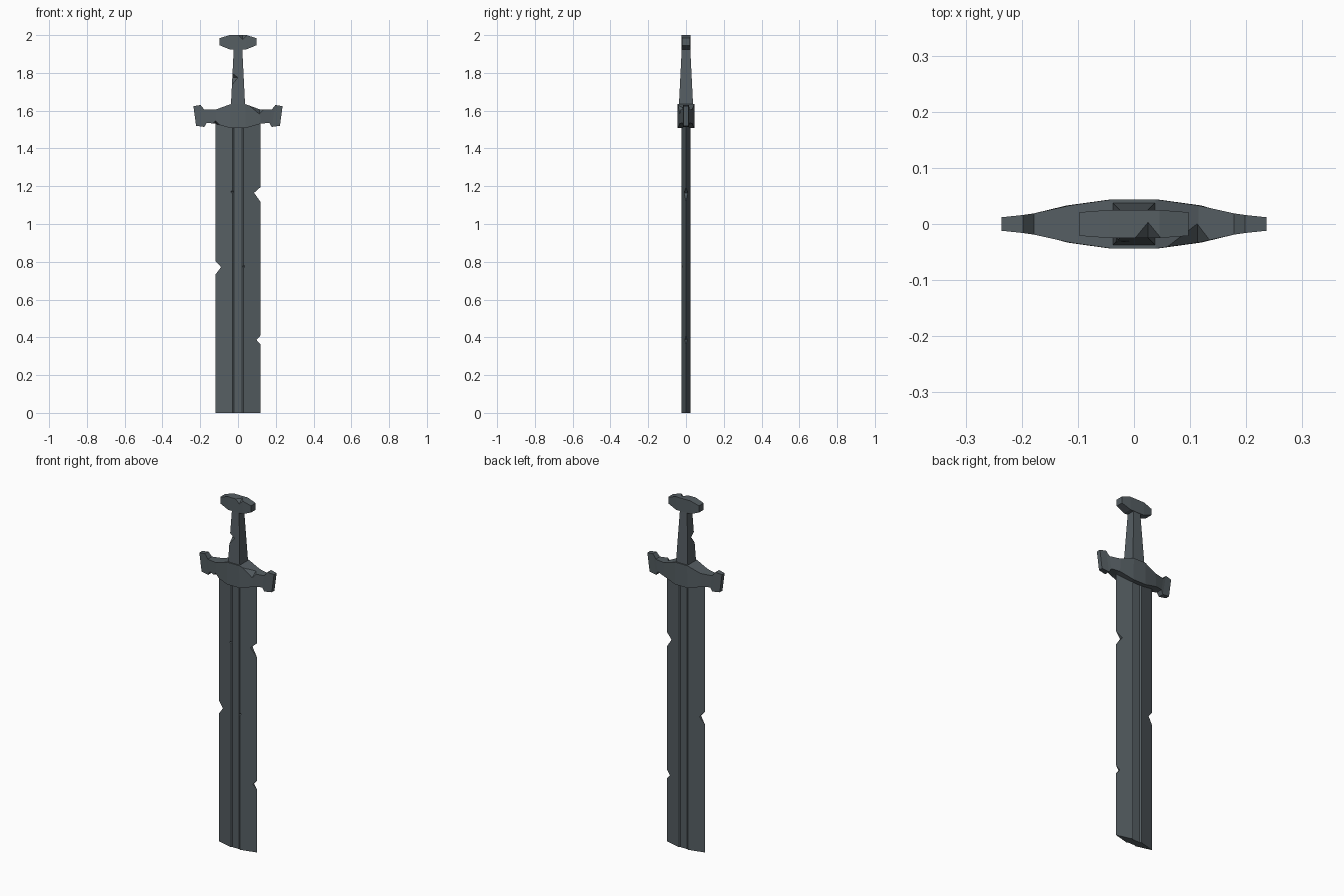
import bpy, bmesh
from mathutils import Vector

if "Cube" in bpy.data.objects:
    bpy.data.objects.remove(bpy.data.objects["Cube"])

steel = bpy.data.materials.new("dark steel")
steel.diffuse_color = (0.092, 0.112, 0.124, 1)
steel.use_nodes = True
steel.node_tree.nodes["Principled BSDF"].inputs["Base Color"].default_value = steel.diffuse_color


def make(name, bm):
    bmesh.ops.recalc_face_normals(bm, faces=bm.faces)
    me = bpy.data.meshes.new(name)
    bm.to_mesh(me)
    bm.free()
    me.materials.append(steel)
    ob = bpy.data.objects.new(name, me)
    bpy.context.collection.objects.link(ob)
    return ob


def loft(name, sections):
    """Skin a row of equal-length closed sections and cap both ends."""
    bm = bmesh.new()
    rings = [[bm.verts.new(p) for p in s] for s in sections]
    n = len(rings[0])
    for a, b in zip(rings, rings[1:]):
        for i in range(n):
            j = (i + 1) % n
            bm.faces.new((a[i], a[j], b[j], b[i]))
    bm.faces.new(rings[0])
    bm.faces.new(rings[-1])
    return make(name, bm)


def crossbar(name, stations):
    """Mirrored bar: stations are (x top, x bottom, z top, z bottom, half depth)."""
    def ring(s, side):
        xt, xb, zt, zb, y = s
        return [(side * xt, -y, zt), (side * xt, y, zt),
                (side * xb, y, zb), (side * xb, -y, zb)]
    return loft(name, [ring(s, -1) for s in reversed(stations)]
                + [ring(s, 1) for s in stations])


def chip(ob, p, q, out, wide):
    """Cut a V groove with its valley from p to q, opening along out +- wide."""
    p, q, out, wide = map(Vector, (p, q, out, wide))
    bm = bmesh.new()
    for e in (p, q):
        for v in (e, e + out + wide, e + out - wide):
            bm.verts.new(v)
    bmesh.ops.convex_hull(bm, input=bm.verts[:])
    cutter = make("chip_cutter", bm)
    cutter.hide_render = True
    mod = ob.modifiers.new("chip", 'BOOLEAN')
    mod.operation, mod.solver, mod.object = 'DIFFERENCE', 'EXACT', cutter
    bpy.context.view_layer.update()
    dg = bpy.context.evaluated_depsgraph_get()
    me = bpy.data.meshes.new_from_object(ob.evaluated_get(dg))
    ob.modifiers.clear()
    ob.data = me
    bpy.data.objects.remove(cutter)


# Blade: sharp edges, sunken fuller on both faces
half = [(-.12, 0), (-.028, -.024), (-.021, -.019), (.021, -.019), (.028, -.024)]
outline = half + [(-x, -y) for x, y in half]
blade = loft("blade", [[(x, y, z) for x, y in outline] for z in (0, 1.55)])

# Notches in the blade edges: apex x, apex z, centre offset, half height
for x, z, dz, h in ((.085, 1.165, -.009, .04), (-.09, .772, -.004, .037), (.098, .386, 0, .025)):
    s = 1 if x > 0 else -1
    d = .12 - abs(x)
    k = .06 / d
    chip(blade, (x, -.05, z), (x, .05, z), (s * .06, 0, dz * k), (0, 0, h * k))
# Small nicks on the fuller ridges
for x, z in ((-.028, 1.17), (.026, .775)):
    chip(blade, (x - .009, -.019, z), (x + .009, -.019, z), (0, -.02, 0), (0, 0, .025))

# Cross guard with flared ends
guard = crossbar("guard", [(.038, .04, 1.635, 1.508, .044), (.115, .12, 1.607, 1.531, .033),
                           (.178, .166, 1.605, 1.536, .019), (.198, .178, 1.63, 1.514, .016),
                           (.236, .222, 1.624, 1.52, .012)])
chip(guard, (.113, .005, 1.611), (.113, -.07, 1.555), (0, -.039, .046), (.08, 0, 0))
chip(guard, (-.12, .005, 1.527), (-.12, -.07, 1.565), (0, -.03, -.052), (.07, 0, 0))

# Tapered grip with a chipped front left corner
grip = loft("grip", [[(sx * r, sy * r, z) for sx, sy in ((-1, -1), (1, -1), (1, 1), (-1, 1))]
                     for r, z in ((.038, 1.62), (.022, 1.94))])
chip(grip, (-.066, .035, 1.775), (.035, -.066, 1.775), (-.03, -.03, -.01), (0, 0, .06))

# Pommel
pommel = crossbar("pommel", [(.045, .045, 2.0, 1.925, .025), (.097, .097, 1.984, 1.946, .021)])
chip(pommel, (.025, .008, 2.004), (.025, -.06, 1.95), (0, -.039, .046), (.08, 0, 0))
